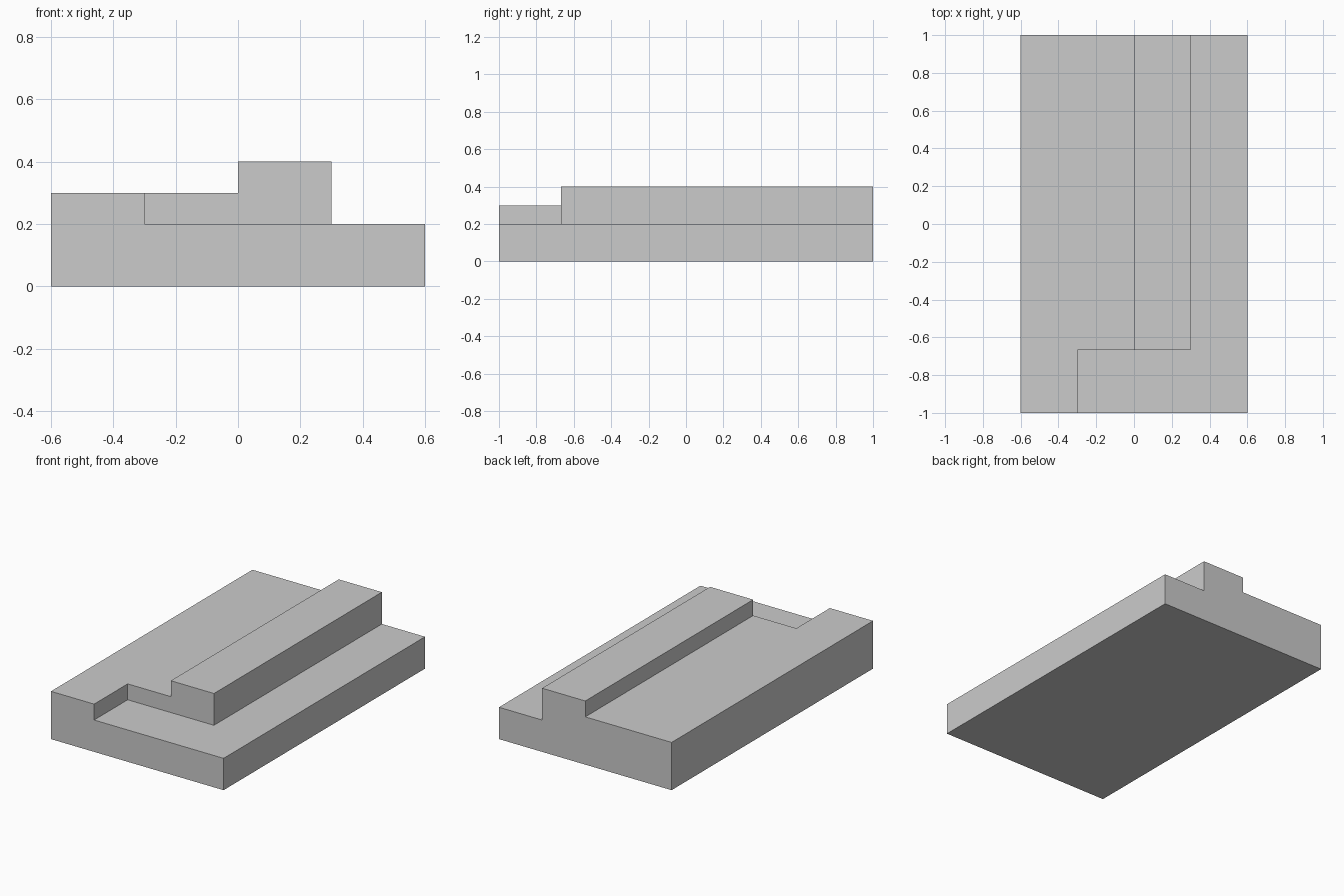
import bpy, bmesh

if "Cube" in bpy.data.objects:
    bpy.data.objects.remove(bpy.data.objects["Cube"])

FRONT, STEP, BACK = -1.0, -0.667, 1.0

bm = bmesh.new()
verts = {}

def section(points):
    """Flat cross-section at the step plane, sharing vertices between sections."""
    for p in points:
        if p not in verts:
            verts[p] = bm.verts.new((p[0], STEP, p[1]))
    return bm.faces.new([verts[p] for p in points])

def extrude(faces, dy, keep):
    result = bmesh.ops.extrude_face_region(bm, geom=faces, use_keep_orig=keep)
    moved = [g for g in result["geom"] if isinstance(g, bmesh.types.BMVert)]
    bmesh.ops.translate(bm, verts=moved, vec=(0, dy, 0))

# Section that runs the full length: slab with the left raised strip
full = section([(-0.6, 0.0), (0.6, 0.0), (0.6, 0.2), (0.3, 0.2),
                (-0.3, 0.2), (-0.3, 0.3), (-0.6, 0.3)])
# Section that stops at the step: middle shelf and tall rail
upper = section([(-0.3, 0.2), (0.3, 0.2), (0.3, 0.4),
                 (0.0, 0.4), (0.0, 0.3), (-0.3, 0.3)])

# Rear body, then the lower front end
extrude([full, upper], BACK - STEP, True)
extrude([full], FRONT - STEP, False)

# Merge coplanar faces and orient the shell outwards
bmesh.ops.dissolve_limit(bm, angle_limit=0.01, verts=bm.verts[:], edges=bm.edges[:])
bmesh.ops.recalc_face_normals(bm, faces=bm.faces[:])

mesh = bpy.data.meshes.new("stepped_slab")
bm.to_mesh(mesh)
bm.free()
bpy.context.collection.objects.link(bpy.data.objects.new("stepped_slab", mesh))
